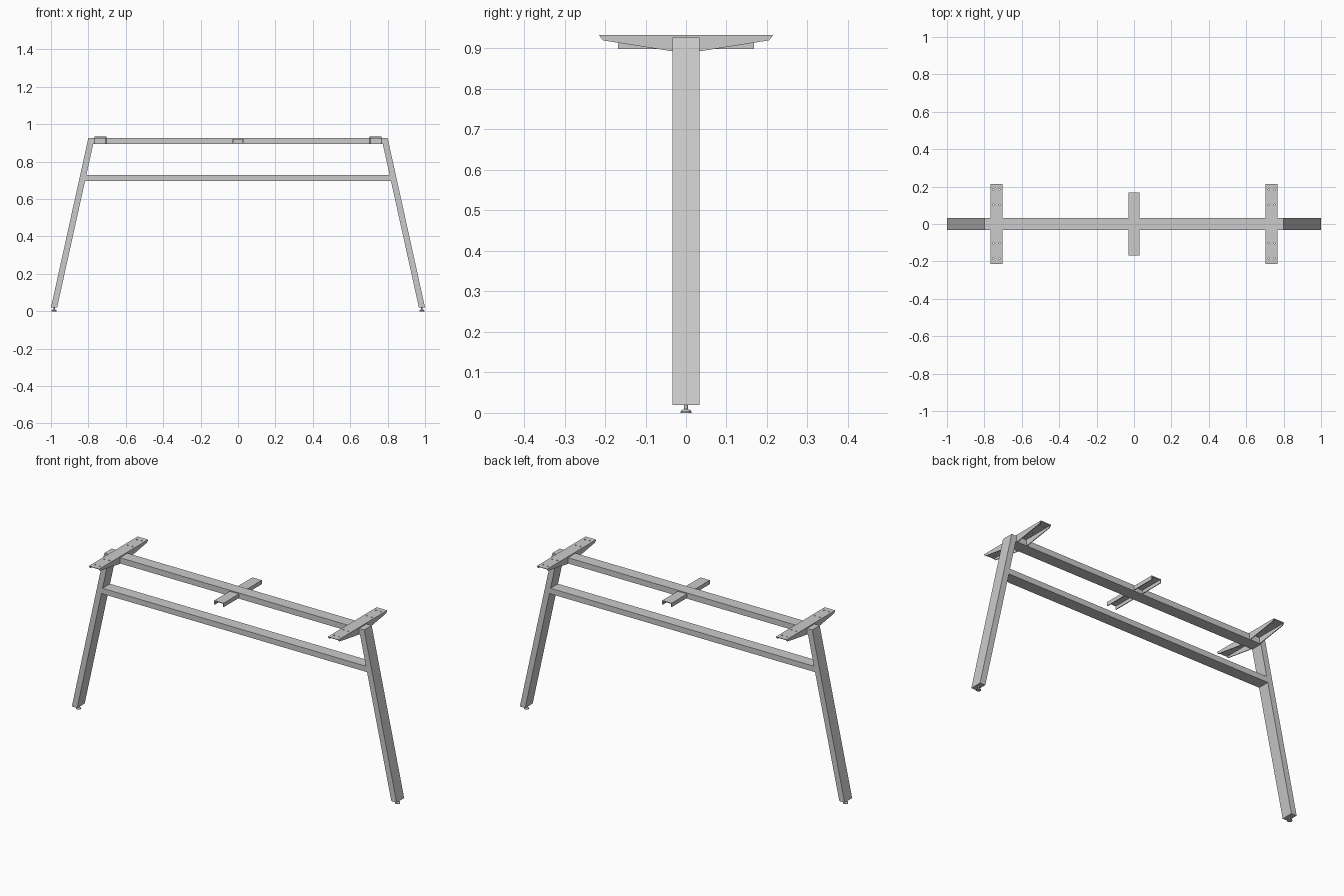
import bpy, bmesh, math
from mathutils import Vector

if "Cube" in bpy.data.objects:
    bpy.data.objects.remove(bpy.data.objects["Cube"])

W = 0.033            # half depth of every tube
T = 0.033            # tube thickness
Z0, Z1 = 0.02, 0.927  # leg bottom and top


def outer_x(z):
    """Outer edge of the splayed leg at height z."""
    return 1.0 - 0.2 * (z - Z0) / (Z1 - Z0)


def make_object(name, bm):
    bmesh.ops.recalc_face_normals(bm, faces=bm.faces)
    me = bpy.data.meshes.new(name)
    bm.to_mesh(me)
    bm.free()
    ob = bpy.data.objects.new(name, me)
    bpy.context.collection.objects.link(ob)
    return ob


def prism(name, pts, axis, lo, hi):
    """Extrude a profile along x (pts are y,z) or y (pts are x,z)."""
    bm = bmesh.new()
    place = (lambda a, b: (lo, a, b)) if axis == 'x' else (lambda a, b: (a, lo, b))
    face = bm.faces.new([bm.verts.new(place(a, b)) for a, b in pts])
    ext = bmesh.ops.extrude_face_region(bm, geom=[face])
    move = Vector((hi - lo, 0, 0)) if axis == 'x' else Vector((0, hi - lo, 0))
    bmesh.ops.translate(bm, vec=move,
                        verts=[v for v in ext['geom'] if isinstance(v, bmesh.types.BMVert)])
    return make_object(name, bm)


def lathe(name, profile, x, steps=24):
    bm = bmesh.new()
    vs = [bm.verts.new((r, 0, z)) for r, z in profile]
    es = [bm.edges.new(p) for p in zip(vs, vs[1:])]
    bmesh.ops.spin(bm, geom=vs + es, cent=(0, 0, 0), axis=(0, 0, 1),
                   angle=math.tau, steps=steps)
    bmesh.ops.remove_doubles(bm, verts=bm.verts, dist=1e-5)
    bmesh.ops.translate(bm, vec=(x, 0, 0), verts=bm.verts)
    return make_object(name, bm)


def cut(ob, cutter):
    mod = ob.modifiers.new("cut", 'BOOLEAN')
    mod.operation = 'DIFFERENCE'
    mod.solver = 'EXACT'
    mod.object = cutter
    bpy.context.view_layer.objects.active = ob
    bpy.ops.object.modifier_apply(modifier=mod.name)
    bpy.data.objects.remove(cutter)


# Horizontal tubes with ends cut to the leg angle
for name, lo, hi in (("top_beam", 0.895, Z1), ("lower_rail", 0.697, 0.728)):
    a, b = outer_x(lo) - T, outer_x(hi) - T
    prism(name, [(-a, lo), (a, lo), (b, hi), (-b, hi)], 'y', -W, W)

for side, s in (("left", -1), ("right", 1)):
    # Splayed leg
    a, b = outer_x(Z0), outer_x(Z1)
    prism(side + "_leg", [(s * a, Z0), (s * b, Z1), (s * (b - T), Z1), (s * (a - T), Z0)],
          'y', -W, W)

    # Levelling foot
    foot = lathe(side + "_foot",
                 [(0, 0), (0.013, 0), (0.013, 0.004), (0.010, 0.0075), (0.0045, 0.009),
                  (0.0045, 0.021), (0, 0.021)], s * 0.983)
    bpy.ops.object.select_all(action='DESELECT')
    foot.select_set(True)
    bpy.context.view_layer.objects.active = foot
    bpy.ops.object.shade_smooth_by_angle(angle=math.radians(30))

    # Tapered top bracket: folded sheet notched over the beam
    half = [(W, Z1), (W, 0.893), (0.205, 0.92), (0.215, 0.933)]
    outline = half + [(-y, z) for y, z in reversed(half)]
    cx = s * 0.736
    bracket = prism(side + "_top_bracket", outline, 'x', cx - 0.0325, cx + 0.0325)
    hollow = prism("hollow_cutter", [(-0.3, 0.85), (0.3, 0.85), (0.3, 0.929), (-0.3, 0.929)],
                   'x', cx - 0.0285, cx + 0.0285)
    cut(bracket, hollow)

    # Screw holes
    bm = bmesh.new()
    for y in (-0.184, -0.102, 0.102, 0.184):
        for dx in (-0.015, 0.015):
            hole = bmesh.ops.create_cone(bm, cap_ends=True, segments=16, radius1=0.004,
                                         radius2=0.004, depth=0.03)
            bmesh.ops.translate(bm, vec=(cx + dx, y, 0.931), verts=hole['verts'])
    cut(bracket, make_object("hole_cutter", bm))

# Centre support channels, open underneath
t = 0.004
channel = [(-0.029, 0.899), (-0.029, 0.921), (0.029, 0.921), (0.029, 0.899),
           (0.029 - t, 0.899), (0.029 - t, 0.921 - t), (t - 0.029, 0.921 - t), (t - 0.029, 0.899)]
for name, s in (("front", -1), ("back", 1)):
    prism(name + "_centre_support", channel, 'y', s * W, s * 0.168)
